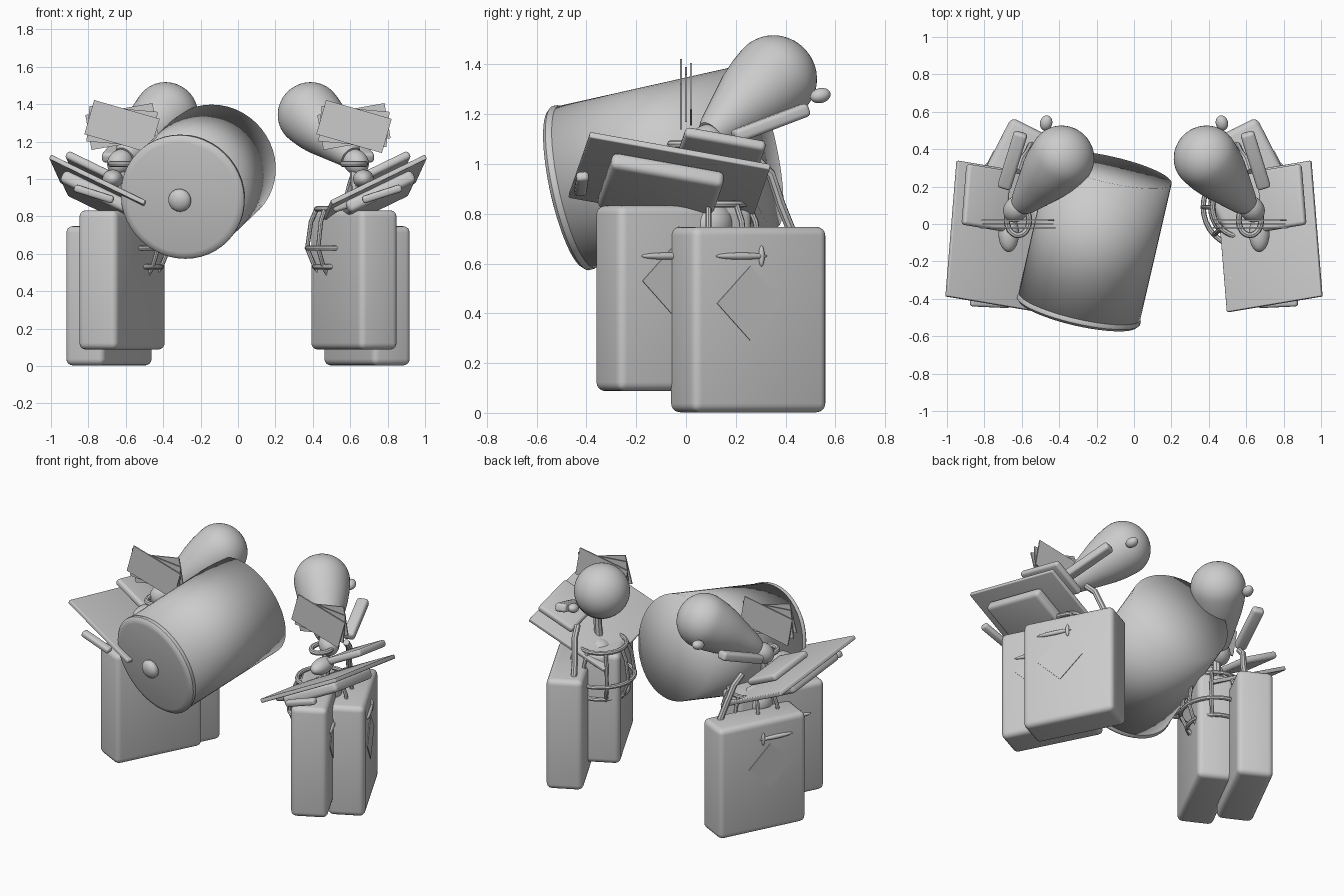
import bpy, bmesh, math
from mathutils import Vector, Matrix

if "Cube" in bpy.data.objects:
    bpy.data.objects.remove(bpy.data.objects["Cube"])

grey = bpy.data.materials.new("plain_grey")
grey.diffuse_color = (0.6, 0.6, 0.6, 1)
grey.use_nodes = True
grey.node_tree.nodes["Principled BSDF"].inputs["Base Color"].default_value = grey.diffuse_color


def finish(bm, name, mirror=False, angle=35):
    """Turn a bmesh into an object, optionally adding its mirrored twin."""
    for s in ((1, -1) if mirror else (1,)):
        b = bm.copy()
        if s < 0:
            for v in b.verts:
                v.co.x *= -1
            bmesh.ops.reverse_faces(b, faces=b.faces[:])
        me = bpy.data.meshes.new(name)
        b.to_mesh(me)
        b.free()
        me.materials.append(grey)
        ob = bpy.data.objects.new(name + ("_left" if s < 0 else ""), me)
        bpy.context.collection.objects.link(ob)
        bpy.ops.object.select_all(action='DESELECT')
        ob.select_set(True)
        bpy.context.view_layer.objects.active = ob
        bpy.ops.object.shade_smooth_by_angle(angle=math.radians(angle))
    bm.free()


def frame(centre, xa, ya):
    """Matrix from a centre and two in-plane directions."""
    x = Vector(xa).normalized()
    z = x.cross(Vector(ya)).normalized()
    y = z.cross(x)
    m = Matrix((x, y, z)).transposed().to_4x4()
    m.translation = Vector(centre)
    return m


def along(centre, d):
    m = Vector(d).to_track_quat('Z', 'Y').to_matrix().to_4x4()
    m.translation = Vector(centre)
    return m


def box(name, m, size, bevel=0.0, mirror=True):
    bm = bmesh.new()
    bmesh.ops.create_cube(bm, size=1)
    bmesh.ops.scale(bm, vec=size, verts=bm.verts)
    if bevel:
        bmesh.ops.bevel(bm, geom=bm.edges[:], offset=bevel, segments=4,
                        profile=0.5, affect='EDGES')
    bm.transform(m)
    finish(bm, name, mirror)


def ball(name, m, radii, mirror=True):
    bm = bmesh.new()
    bmesh.ops.create_uvsphere(bm, u_segments=32, v_segments=20, radius=1)
    bmesh.ops.scale(bm, vec=radii, verts=bm.verts)
    bm.transform(m)
    finish(bm, name, mirror)


def lathe(name, m, profile, mirror=False, angle=35):
    """Spin (radius, height) points round the local z axis."""
    bm = bmesh.new()
    vs = [bm.verts.new((r, 0, h)) for r, h in profile]
    es = [bm.edges.new(p) for p in zip(vs, vs[1:])]
    bmesh.ops.spin(bm, geom=vs + es, cent=(0, 0, 0), axis=(0, 0, 1),
                   angle=math.tau, steps=48, use_merge=True)
    bmesh.ops.remove_doubles(bm, verts=bm.verts, dist=1e-4)
    bmesh.ops.recalc_face_normals(bm, faces=bm.faces)
    bm.transform(m)
    finish(bm, name, mirror, angle)


def tube(name, pts, r, closed=False):
    """Round wire through the given points, built on both sides."""
    cu = bpy.data.curves.new(name, 'CURVE')
    cu.dimensions = '3D'
    cu.bevel_depth, cu.bevel_resolution, cu.use_fill_caps = r, 2, True
    sp = cu.splines.new('POLY')
    sp.points.add(len(pts) - 1)
    for p, c in zip(sp.points, pts):
        p.co = (*c, 1)
    sp.use_cyclic_u = closed
    ob = bpy.data.objects.new(name, cu)
    bpy.context.collection.objects.link(ob)
    bpy.context.view_layer.update()
    bm = bmesh.new()
    me = ob.to_mesh()
    bm.from_mesh(me)
    ob.to_mesh_clear()
    bpy.data.objects.remove(ob)
    finish(bm, name, True)


# Leg slabs with a diamond patch and cross stitches on the outer face
TH = math.radians(27)
L = Vector((math.sin(TH), -math.cos(TH), 0))
W = Vector((math.cos(TH), math.sin(TH), 0))
UP = Vector((0, 0, 1))
for tag, c, dz in (("front", Vector((.62, -.05, .46)), .07), ("back", Vector((.69, .25, .375)), .065)):
    box(tag + "_leg_slab", frame(c, L, W), (.605, .23, .745), .035)
    box(tag + "_diamond_patch", frame(c + W * .1155 + L * .05 + UP * dz, L + UP, UP - L),
        (.212, .212, .008))
    s = Vector((c.x, c.y, .63)) + W * .118
    ball(tag + "_stitch_bar", along(s + L * .09, L), (.014, .014, .115))
    ball(tag + "_stitch_cross", along(s, UP), (.012, .012, .042))

# Wire cage between the legs and the tray
def ring_point(a, r, z):
    return (.57 + r * math.cos(a), .09 + 1.05 * r * math.sin(a), z)

for r, z in ((.15, .84), (.20, .63), (.16, .53)):
    tube("cage_ring", [ring_point(math.tau * i / 32, r, z) for i in range(32)], .014, True)
for i in range(8):
    a = math.tau * i / 8
    tube("cage_wire", [ring_point(a, r, z) for r, z in
                       ((.15, .84), (.18, .77), (.2, .63), (.16, .53), (.12, .48))], .012)
ball("cage_core", Matrix.Translation((.6, .09, .76)), (.1, .1, .1))

# Tilted tray with a padded box below and a plate above
A, B, C = Vector((1.0, -.385, 1.13)), Vector((.94, .34, 1.0)), Vector((.495, -.47, .885))
xa, ya = A - C, B - A
N = xa.cross(ya).normalized()
mid = (B + C) / 2
box("tray", frame(mid - N * .012, xa, ya), (xa.length, ya.length, .026), .006)
box("under_tray_box", frame(mid - N * .058 + ya * -.04, xa, ya), (.40, .46, .07), .025)
box("tray_plate", frame((.79, .14, 1.05), xa, ya), (.26, .33, .045), .018)
box("front_bar", frame((.77, -.42, .92), (.22, .01, .07), (0, 1, .1)), (.22, .05, .04), .015)
box("front_bar_small", frame((.62, -.30, .88), (.22, .01, .07), (0, 1, .1)), (.24, .06, .05), .018)

# Arm, rod and tip
box("rod", frame((.65, .34, 1.165), (-.09, .29, .11), (1, .3, 0)), (.33, .075, .055), .018)
ball("rod_tip", along((.47, .54, 1.275), (-.2, .8, .2)), (.033, .03, .042))
tube("thin_arm", [(.62, .28, 1.02), (.60, .34, .96), (.57, .38, .84), (.55, .42, .74)], .02)
ball("fist", Matrix.Translation((.59, -.06, .78)), (.07, .1, .09))

# Egg head, neck and chin
axis = Vector((-.24, .28, .25))
prof = [(0, .03), (.06, .03), (.075, .06), (.098, .13), (.124, .21), (.147, .28),
        (.163, .35), (.171, .41)]
prof += [(.173 * math.cos(t), .44 + .165 * math.sin(t))
         for t in [math.pi / 2 * i / 12 for i in range(12)]] + [(0, .605)]
lathe("egg_head", along((.62, .08, 1.10), axis), prof, True)
ball("neck", along((.63, .08, 1.09), axis), (.065, .065, .08))
ball("chin", Matrix.Translation((.67, -.05, 1.0)), (.055, .10, .05))
tube("neck_post", [(.62, .05, .84), (.63, .05, .95), (.62, .06, 1.1)], .026)
tube("collar", [(.62 + .06 * math.cos(math.tau * i / 24), .02 + .08 * math.sin(math.tau * i / 24), 1.08)
                for i in range(24)], .016, True)

# Fans of three upright cards
for x in (-.62, .62):
    for y, deg in ((-.02, -16), (0, -5), (.02, 10)):
        m = Matrix.Translation((x, y, 1.28)) @ Matrix.Rotation(math.radians(-deg), 4, 'Y')
        box("card", m, (.365, .008, .19), 0, False)

# Drum: lid with a rounded rim, fully smooth closed barrel and a knob
lid = Vector((-.295, -.455, .905))
D = Vector((.17, .745, .165))
m = along(lid, D)
lathe("drum_lid", m, [(0, -.028), (.30, -.028), (.325, -.022), (.338, -.008), (.338, .008),
                      (.33, .022), (.31, .028), (0, .028)])
lathe("drum_barrel", m, [(0, .0), (.333, .0), (.335, D.length), (0, D.length)], angle=180)
ball("drum_knob", along(lid - D.normalized() * .045 + Vector((-.007, 0, -.01)), D),
     (.062, .062, .04), False)
